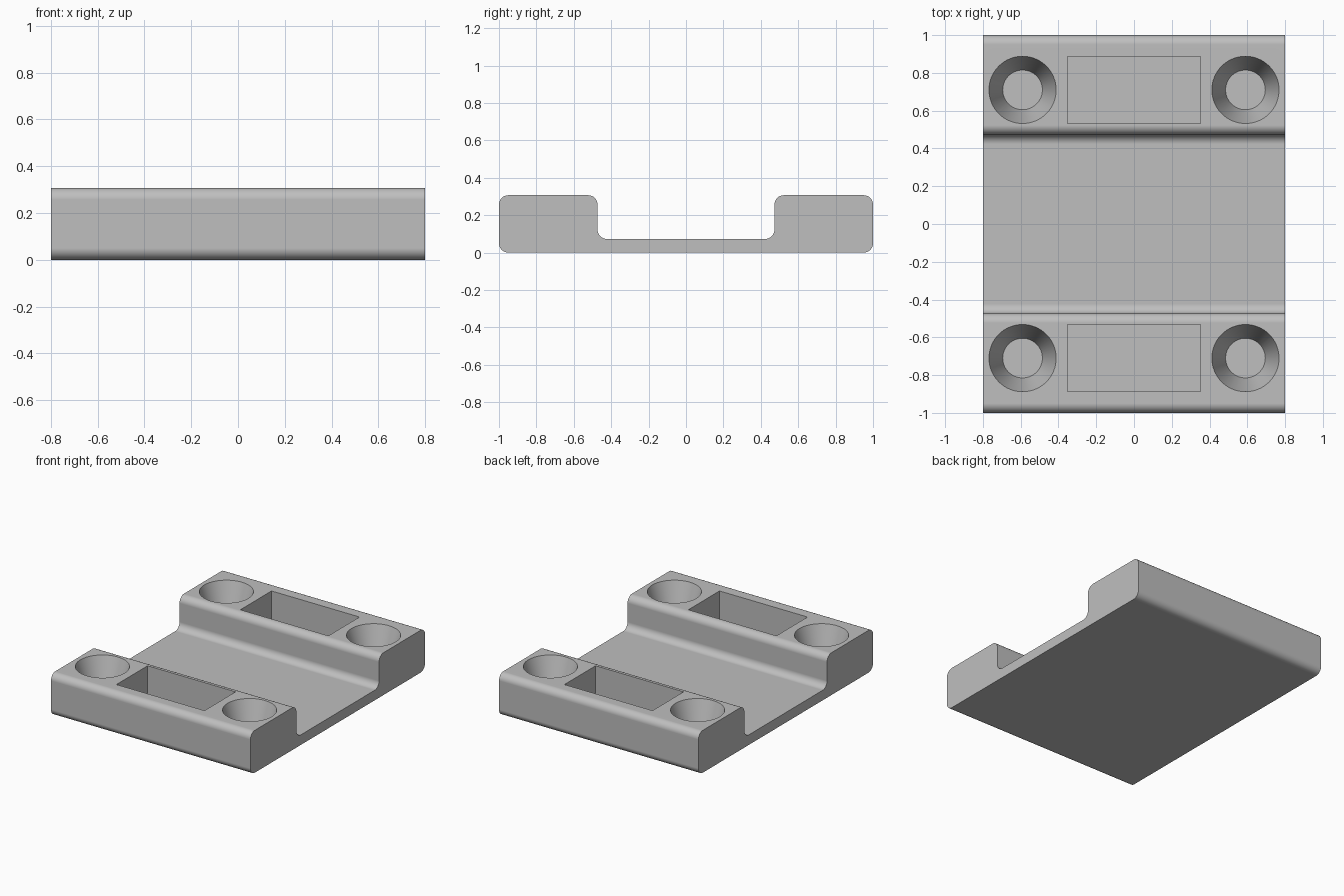
import bpy, bmesh
from math import sin, cos, pi

cube = bpy.data.objects.get("Cube")
if cube:
    bpy.data.objects.remove(cube, do_unlink=True)

HALF_W, HALF_L = 0.8, 1.0     # plate half width and half length
TOP, FLOOR = 0.307, 0.073     # height of the end blocks and of the thin web
STEP = 0.473                  # y of the inner block walls
R = 0.05                      # edge rounding
HOLE_X, POCKET_X, SEAT_Y = 0.59, 0.353, 0.71

grey = bpy.data.materials.new("plain grey")
grey.use_nodes = True
colour = (0.52, 0.52, 0.52, 1)
grey.diffuse_color = colour
grey.node_tree.nodes["Principled BSDF"].inputs["Base Color"].default_value = colour


def make_object(name, bm):
    bmesh.ops.recalc_face_normals(bm, faces=bm.faces)
    mesh = bpy.data.meshes.new(name)
    bm.to_mesh(mesh)
    bm.free()
    obj = bpy.data.objects.new(name, mesh)
    mesh.materials.append(grey)
    bpy.context.collection.objects.link(obj)
    return obj


def arc(y, z, start, end, steps=8):
    angles = [(start + (end - start) * i / steps) * pi / 2 for i in range(steps + 1)]
    return [(y + R * cos(a), z + R * sin(a)) for a in angles]


# Channel-shaped side profile: one half, then its mirror image
half = (arc(HALF_L - R, R, -1, 0) + arc(HALF_L - R, TOP - R, 0, 1)
        + arc(STEP + R, TOP - R, 1, 2) + arc(STEP - R, FLOOR + R, 0, -1))
profile = half + [(-y, z) for y, z in reversed(half)]

bm = bmesh.new()
face = bm.faces.new([bm.verts.new((-HALF_W, y, z)) for y, z in profile])
sweep = bmesh.ops.extrude_face_region(bm, geom=[face])
moved = [v for v in sweep["geom"] if isinstance(v, bmesh.types.BMVert)]
bmesh.ops.translate(bm, verts=moved, vec=(2 * HALF_W, 0, 0))
plate = make_object("mounting_plate", bm)

# Tapered screw holes and rectangular pockets, gathered in one cutter
R_TOP, R_LOW, OVER = 0.178, 0.105, 0.1
depth = TOP - FLOOR
r_over = R_TOP + (R_TOP - R_LOW) * OVER / depth
bm = bmesh.new()
for side in (-1, 1):
    for x in (-HOLE_X, HOLE_X):
        cone = bmesh.ops.create_cone(bm, cap_ends=True, segments=64, radius1=R_LOW,
                                     radius2=r_over, depth=depth + OVER)
        bmesh.ops.translate(bm, verts=cone["verts"],
                            vec=(x, side * SEAT_Y, FLOOR + (depth + OVER) / 2))
    box = bmesh.ops.create_cube(bm, size=1)
    bmesh.ops.scale(bm, verts=box["verts"], vec=(2 * POCKET_X, 2 * R_TOP, depth + OVER))
    bmesh.ops.translate(bm, verts=box["verts"],
                        vec=(0, side * SEAT_Y, FLOOR + (depth + OVER) / 2))
cutter = make_object("recess_cutter", bm)
cutter.hide_render = True

# Cut the recesses, then drop the cutter
bpy.ops.object.select_all(action="DESELECT")
plate.select_set(True)
bpy.context.view_layer.objects.active = plate
cut = plate.modifiers.new("recesses", "BOOLEAN")
cut.operation = "DIFFERENCE"
cut.solver = "EXACT"
cut.object = cutter
bpy.ops.object.modifier_apply(modifier=cut.name)
bpy.data.objects.remove(cutter, do_unlink=True)

# Smooth roundings, flat faces kept flat
bpy.ops.object.shade_smooth_by_angle(angle=pi / 6)
weighted = plate.modifiers.new("flat faces", "WEIGHTED_NORMAL")
weighted.keep_sharp = True
